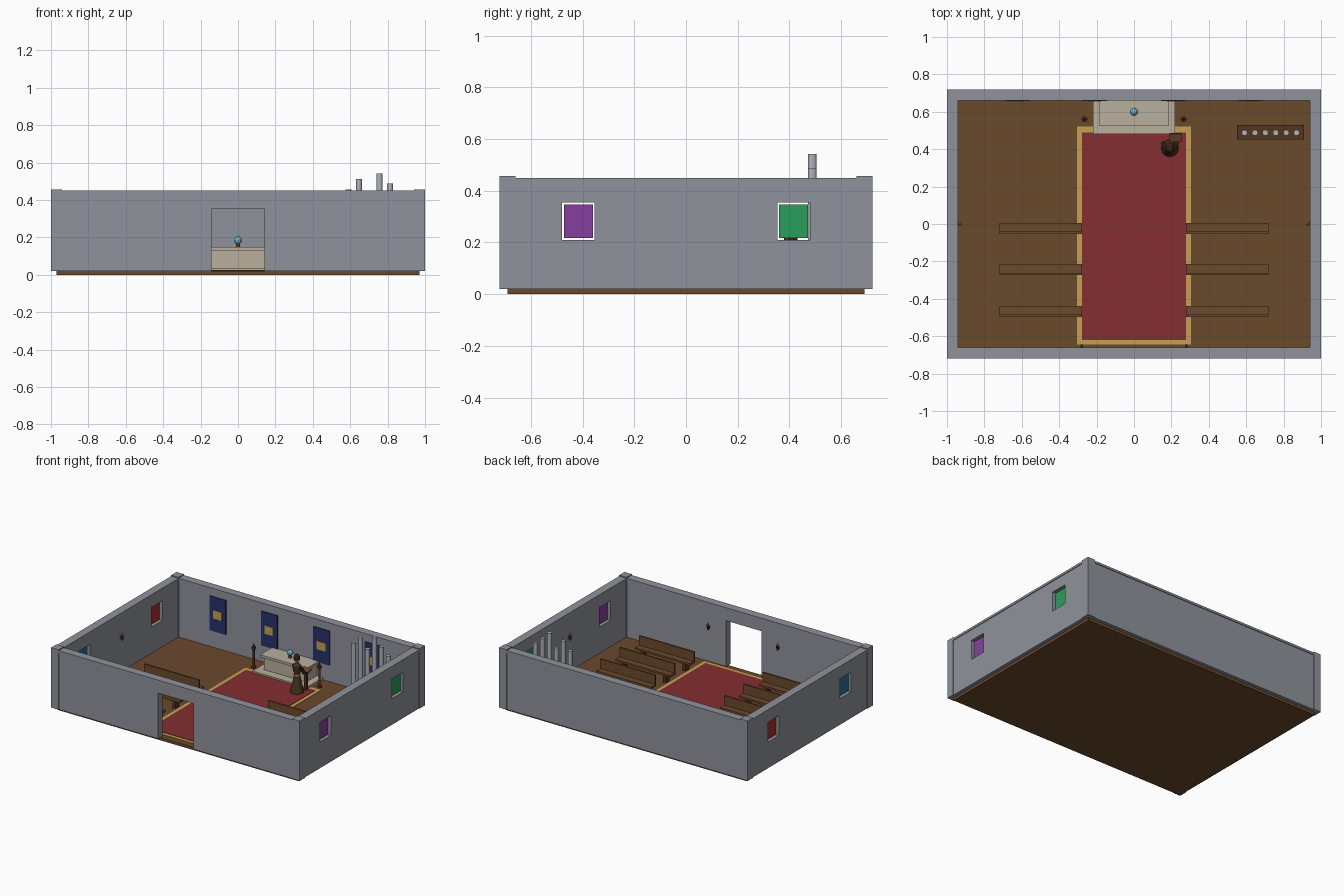
import bpy, bmesh
from math import pi, cos, sin
from mathutils import Matrix

if "Cube" in bpy.data.objects:
    bpy.data.objects.remove(bpy.data.objects["Cube"])


def mat(name, r, g, b):
    m = bpy.data.materials.new(name)
    m.diffuse_color = (*[(c / 255) ** 2.2 for c in (r, g, b)], 1)
    m.use_nodes = True
    m.node_tree.nodes["Principled BSDF"].inputs["Base Color"].default_value = m.diffuse_color
    return m


STONE = mat("stone", 142, 145, 153)
WOOD = mat("wood", 106, 75, 48)
DARK = mat("dark_wood", 82, 56, 36)
RED = mat("red_carpet", 132, 50, 53)
GOLD = mat("gold", 196, 160, 84)
TAN = mat("pale_stone", 184, 174, 156)
NAVY = mat("navy_cloth", 44, 52, 108)
METAL = mat("pipe_metal", 175, 178, 184)
ORB = mat("orb_blue", 110, 175, 205)
ROBE = mat("robe", 72, 56, 38)
SKIN = mat("skin", 200, 155, 120)
HAIR = mat("hair", 62, 40, 26)
FLAME = mat("flame", 240, 180, 80)


def finish(bm, name, m, smooth=False):
    bmesh.ops.recalc_face_normals(bm, faces=bm.faces)
    me = bpy.data.meshes.new(name)
    bm.to_mesh(me)
    bm.free()
    me.materials.append(m)
    for p in me.polygons:
        p.use_smooth = smooth
    ob = bpy.data.objects.new(name, me)
    bpy.context.collection.objects.link(ob)
    return ob


def box(name, x0, x1, y0, y1, z0, z1, m, tilt=0):
    """Box from its limits, optionally tilted about x."""
    bm = bmesh.new()
    bmesh.ops.create_cube(bm, size=1, matrix=Matrix.Diagonal((x1 - x0, y1 - y0, z1 - z0, 1)))
    ob = finish(bm, name, m)
    ob.location = ((x0 + x1) / 2, (y0 + y1) / 2, (z0 + z1) / 2)
    ob.rotation_euler.x = tilt
    return ob


def lathe(name, x, y, profile, m, n=12):
    """Capped surface of revolution from (radius, z) points."""
    bm = bmesh.new()
    rings = [[bm.verts.new((r * cos(2 * pi * i / n), r * sin(2 * pi * i / n), z)) for i in range(n)]
             for r, z in profile]
    for a, b in zip(rings, rings[1:]):
        for i in range(n):
            j = (i + 1) % n
            bm.faces.new((a[i], a[j], b[j], b[i]))
    bm.faces.new(rings[0])
    bm.faces.new(rings[-1])
    ob = finish(bm, name, m)
    ob.location = (x, y, 0)
    return ob


def ball(name, x, y, z, r, m, sub=2, sz=1):
    bm = bmesh.new()
    bmesh.ops.create_icosphere(bm, subdivisions=sub, radius=r)
    ob = finish(bm, name, m)
    ob.location = (x, y, z)
    ob.scale.z = sz
    return ob


F, TOP = 0.02, 0.434  # floor top and wall top

# Floor and carpet
box("floor", -.97, .97, -.69, .69, 0, F, WOOD)
box("carpet_border", -.305, .305, -.645, .52, F, .023, GOLD)
box("carpet", -.278, .278, -.62, .49, F, .026, RED)

# Back wall, and front wall with doorway
box("back_wall", -.94, .94, .665, .715, F, TOP, STONE)
for s in (-1, 1):
    a, b = sorted((s * .142, s * .94))
    box("front_wall", a, b, -.715, -.665, F, TOP, STONE)
box("door_lintel", -.142, .142, -.715, -.665, .353, TOP, STONE)

# Side walls with two windows each
glass = {(1, -1): (132, 66, 156), (1, 1): (46, 156, 92),
         (-1, -1): (40, 110, 155), (-1, 1): (165, 48, 40)}
for s in (-1, 1):
    a, b = sorted((s * .945, s * .995))
    for y0, y1 in ((-.665, -.479), (-.353, .353), (.479, .665)):
        box("side_wall", a, b, y0, y1, F, TOP, STONE)
    for t in (-1, 1):
        c = t * .416
        box("wall_below_window", a, b, c - .063, c + .063, F, .21, STONE)
        box("wall_above_window", a, b, c - .063, c + .063, .354, TOP, STONE)
        box("window_glass", s * .97 - .008, s * .97 + .008, c - .056, c + .056, .217, .346,
            mat("glass", *glass[s, t]))

# Wall caps and corner posts
for s in (-1, 1):
    box("wall_cap_long", -.94, .94, s * .69 - .03, s * .69 + .03, TOP, .45, STONE)
    box("wall_cap_side", s * .97 - .03, s * .97 + .03, -.66, .66, TOP, .45, STONE)
    for t in (-1, 1):
        box("corner_post", s * .97 - .03, s * .97 + .03, t * .69 - .03, t * .69 + .03, F, .457, STONE)

# Banners on the back wall
for x in (-.625, -.21, .21, .625):
    box("banner", x - .065, x + .065, .658, .666, .14, .39, NAVY)
    box("banner_emblem", x - .035, x + .035, .654, .659, .235, .295, GOLD)

# Altar
box("altar_step", -.22, .22, .48, .69, F, .037, TAN)
box("altar_body", -.17, .17, .54, .665, .037, .13, TAN)
box("altar_slab", -.187, .187, .523, .668, .13, .148, TAN)
lathe("orb_stand", 0, .6, [(.013, .148), (.008, .166)], DARK)
ball("orb", 0, .6, .184, .022, ORB)

# Candle stands beside the altar
for s in (-1, 1):
    lathe("candle_stand", s * .265, .56,
          [(.016, F), (.016, .03), (.007, .036), (.007, .15), (.015, .158), (.015, .17)], DARK)
    lathe("candle", s * .265, .56, [(.006, .17), (.006, .185), (.001, .197)], DARK, 8)

# Pews, backrest toward the door
for s in (-1, 1):
    for y in (-.053, -.273, -.497):
        a, b = sorted((s * .277, s * .72))
        box("pew_seat", a, b, y, y + .058, .075, .09, WOOD)
        box("pew_back", a, b, y, y + .012, .09, .158, WOOD)
        for x in (.33, .667):
            box("pew_leg", s * x - .012, s * x + .012, y + .008, y + .05, F, .075, DARK)

# Pipe organ
box("organ_base", .55, .91, .453, .53, F, .12, DARK)
for i, h in enumerate((.456, .513, .445, .542, .487, .438)):
    lathe("organ_pipe", .591 + .0556 * i, .488, [(.016, .12), (.016, h)], METAL)

# Wall sconces
for x, y, dx, dy in ((-.28, -.65, 0, -1), (.28, -.65, 0, -1), (-.93, 0, -1, 0), (.93, 0, 1, 0)):
    lathe("sconce", x, y, [(.004, .255), (.009, .285), (.009, .29)], DARK, 8)
    lathe("sconce_flame", x, y, [(.006, .29), (.007, .297), (.001, .312)], FLAME, 8)
    mx, my = x + dx * .01, y + dy * .01
    box("sconce_bracket", mx - .007, mx + .007, my - .007, my + .007, .262, .28, DARK)

# Lectern
box("lectern_post", .212, .232, .455, .475, F, .165, DARK)
box("lectern_top", .19, .255, .44, .485, .165, .175, WOOD, .3)

# Robed figure at the lectern
X, Y = .192, .405
lathe("robe_skirt", X, Y, [(.048, F), (.045, .04), (.03, .1), (.02, .15)], ROBE)
lathe("robe_belt", X, Y, [(.022, .147), (.022, .156)], GOLD)
lathe("robe_torso", X, Y, [(.02, .156), (.026, .195), (.027, .215), (.018, .23), (.009, .236)], ROBE)
lathe("neck", X, Y, [(.009, .232), (.009, .25)], SKIN, 8)
ball("head", X, Y, .266, .021, SKIN, 2, 1.15)
ball("hair", X, Y - .005, .277, .023, HAIR, 2, 1.1)
for s in (-1, 1):
    arm = lathe("robe_sleeve", X + s * .029, Y, [(.009, 0), (.012, -.065)], ROBE, 8)
    arm.location.z = .217
    arm.rotation_euler = (.45, -s * .12, 0)
    ball("hand", X + s * .037, Y + .031, .152, .008, SKIN, 1)
